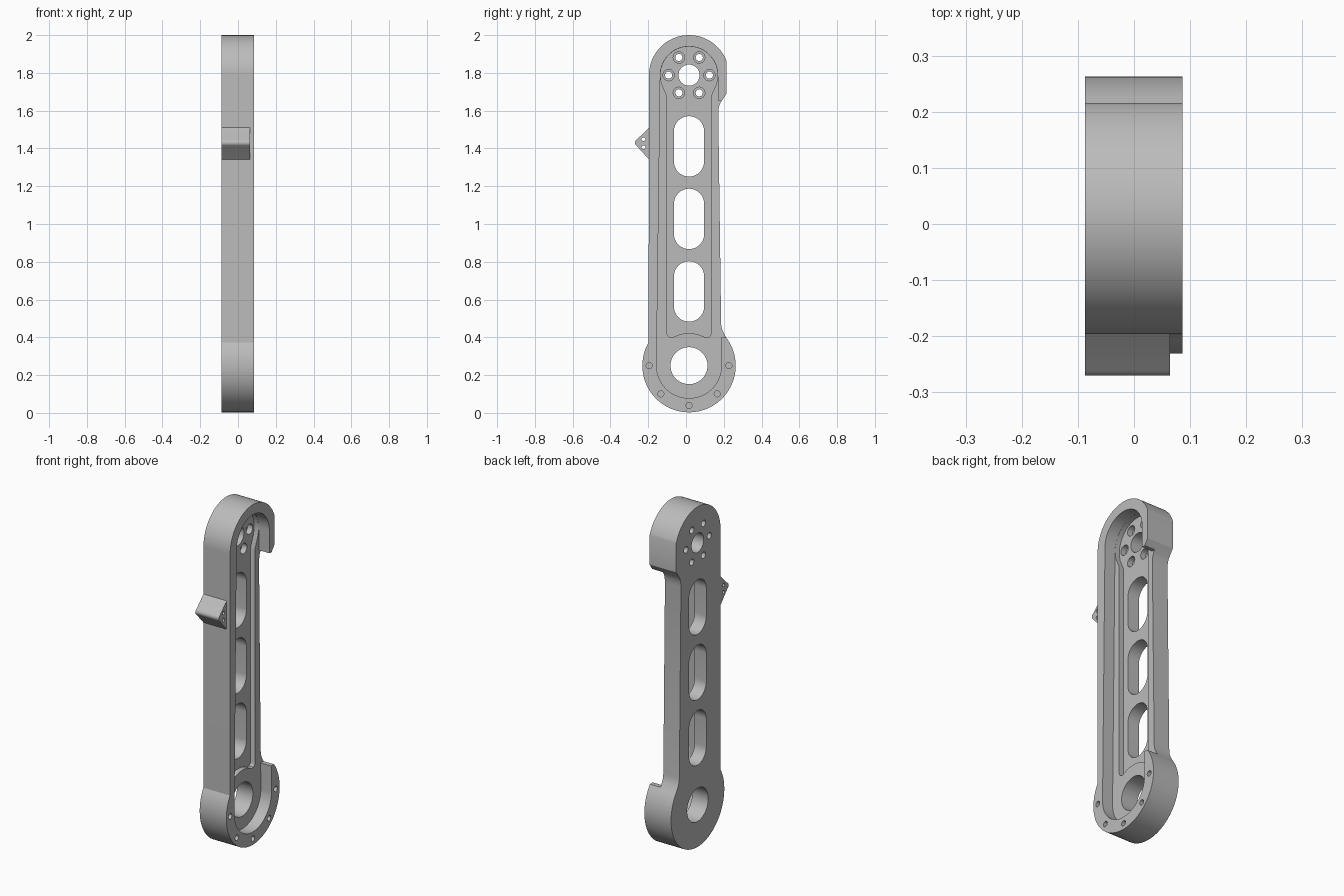
import bpy
import bmesh
from math import sin, cos, radians

cube = bpy.data.objects.get("Cube")
if cube:
    bpy.data.objects.remove(cube, do_unlink=True)

# Shared layout: profiles are (y, z) points, extruded along x
CY, LOW, TOP = 0.016, 0.25, 1.788          # centre line and the two pivot heights
BACK, FLOOR, LEDGE, RIM = -0.087, -0.012, 0.017, 0.086

metal = bpy.data.materials.new("grey metal")
metal.use_nodes = True
grey = (0.5, 0.5, 0.5, 1)
metal.diffuse_color = grey
metal.node_tree.nodes["Principled BSDF"].inputs["Base Color"].default_value = grey


def arc(y, z, r, start, end, steps=32):
    angles = [radians(start + (end - start) * i / steps) for i in range(steps + 1)]
    return [(y + r * cos(a), z + r * sin(a)) for a in angles]


def circle(y, z, r, steps=32):
    return arc(y, z, r, 0, 360, steps)[:-1]


def prism(name, profile, x0, x1):
    bm = bmesh.new()
    face = bm.faces.new([bm.verts.new((x0, y, z)) for y, z in profile])
    side = bmesh.ops.extrude_face_region(bm, geom=[face])["geom"]
    moved = [v for v in side if isinstance(v, bmesh.types.BMVert)]
    bmesh.ops.translate(bm, verts=moved, vec=(x1 - x0, 0, 0))
    bmesh.ops.recalc_face_normals(bm, faces=bm.faces)
    mesh = bpy.data.meshes.new(name)
    bm.to_mesh(mesh)
    bm.free()
    mesh.materials.append(metal)
    obj = bpy.data.objects.new(name, mesh)
    bpy.context.collection.objects.link(obj)
    return obj


def carve(obj, cuts):
    """Subtract each (profile, x0, x1) from the object and discard the cutters."""
    cutters = []
    for profile, x0, x1 in cuts:
        cutter = prism("cutter", profile, x0, x1)
        cutter.hide_render = True
        mod = obj.modifiers.new("cut", "BOOLEAN")
        mod.operation, mod.solver, mod.object = "DIFFERENCE", "EXACT", cutter
        cutters.append(cutter)
    graph = bpy.context.evaluated_depsgraph_get()
    mesh = bpy.data.meshes.new_from_object(obj.evaluated_get(graph))
    obj.modifiers.clear()
    obj.data = mesh
    for cutter in cutters:
        bpy.data.objects.remove(cutter, do_unlink=True)


# Arm outline with a wide lower end and a hooked upper end
outline = (arc(CY, LOW, 0.247, 150, 397, 64)
           + [(0.198, 0.425), (0.19, 0.445), (0.186, 0.47),
              (0.171, 1.59), (0.174, 1.62), (0.184, 1.645), (0.215, 1.69)]
           + arc(CY, TOP, 0.212, 20, 180, 48))
arm = prism("arm_body", outline, BACK, RIM)

# Main cavity, opened through the rear wall between the hooks
cavity = arc(CY, LOW, 0.172, 180, 360, 48) + arc(CY, TOP, 0.152, 0, 180, 48)
opening = [(0.1, 0.4), (0.3, 0.4), (0.3, 1.655), (0.1, 1.655)]
cuts = [(cavity, LEDGE, 0.2), (opening, LEDGE, 0.2)]

# Deeper pocket inside the cavity
pocket = (arc(CY, TOP, 0.151, 0, 180, 48)
          + [(-0.13, 1.745), (-0.102, 1.68), (-0.102, 0.425), (-0.098, 0.41), (-0.088, 0.4)]
          + arc(CY, LOW, 0.172, 120, 60, 16)
          + [(0.12, 0.4), (0.13, 0.41), (0.134, 0.425), (0.134, 1.68), (0.162, 1.745)])
cuts.append((pocket, FLOOR, 0.2))

# Lightening slots
for z in (0.643, 1.027, 1.411):
    slot = arc(CY, z + 0.08, 0.08, 0, 180, 24) + arc(CY, z - 0.08, 0.08, 180, 360, 24)
    cuts.append((slot, -0.2, 0.2))

# Pivot bores
cuts += [(circle(CY, LOW, 0.098, 48), -0.2, 0.2), (circle(CY, TOP, 0.056, 40), -0.2, 0.2)]

# Counterbored bolt ring at the upper pivot
for i in range(6):
    y, z = CY + 0.108 * cos(radians(60 * i)), TOP + 0.108 * sin(radians(60 * i))
    cuts += [(circle(y, z, 0.019, 20), -0.2, 0.2), (circle(y, z, 0.03, 24), -0.045, 0.2)]

# Blind screw holes in the lower rim
for i in range(5):
    a = radians(180 + 45 * i)
    cuts.append((circle(CY + 0.211 * cos(a), LOW + 0.211 * sin(a), 0.016, 20), 0.02, 0.2))
carve(arm, cuts)

# Pointed side tab with two small holes
tab = prism("side_tab", [(-0.185, 1.51), (-0.196, 1.51), (-0.258, 1.449)]
            + arc(-0.25, 1.43, 0.02, 135, 225, 8)
            + [(-0.258, 1.41), (-0.196, 1.342), (-0.185, 1.342)], BACK, 0.064)
carve(tab, [(circle(-0.225, z, 0.01, 16), -0.2, 0.2) for z in (1.407, 1.449)])

# Smooth the curved walls and keep the edges sharp
bpy.ops.object.select_all(action="DESELECT")
for obj in (arm, tab):
    obj.select_set(True)
bpy.context.view_layer.objects.active = arm
bpy.ops.object.shade_smooth_by_angle(angle=radians(25))
